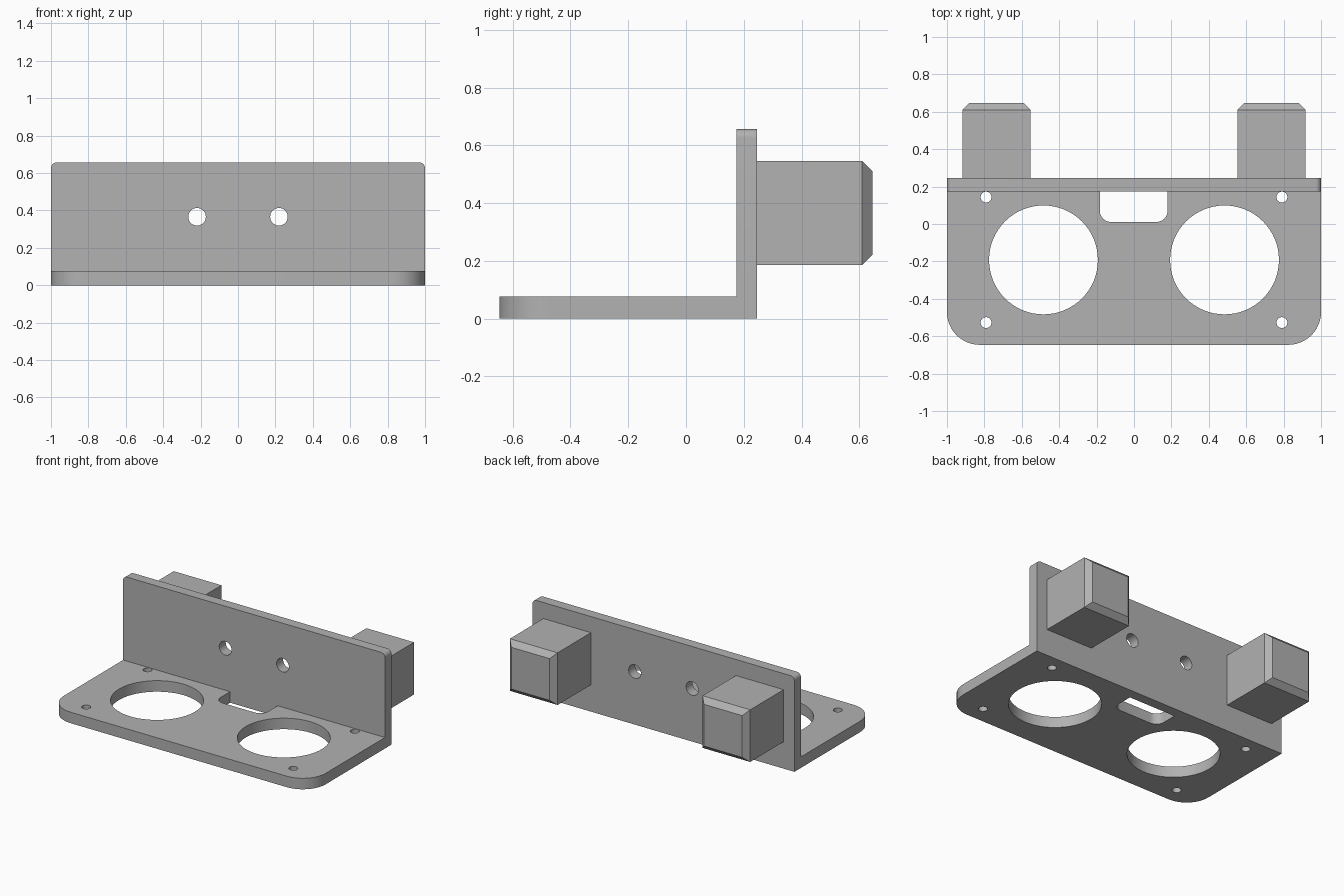
import bpy, bmesh, math
from mathutils import Matrix, Vector

if "Cube" in bpy.data.objects:
    bpy.data.objects.remove(bpy.data.objects["Cube"])

grey = bpy.data.materials.new("plain grey")
grey.use_nodes = True
colour = (0.445, 0.445, 0.445, 1)
grey.diffuse_color = colour
grey.node_tree.nodes["Principled BSDF"].inputs["Base Color"].default_value = colour

DEPTH = 0.646                 # half depth of the whole model
WALL_FRONT, WALL_BACK = 0.175, 0.246
BASE_TOP, WALL_TOP = 0.076, 0.656


def finish(name, bm):
    bmesh.ops.recalc_face_normals(bm, faces=bm.faces)
    mesh = bpy.data.meshes.new(name)
    bm.to_mesh(mesh)
    bm.free()
    mesh.materials.append(grey)
    obj = bpy.data.objects.new(name, mesh)
    bpy.context.collection.objects.link(obj)
    return obj


def box(low, high):
    bm = bmesh.new()
    low, high = Vector(low), Vector(high)
    size = Matrix.Diagonal((high - low).to_4d())
    size[3][3] = 1
    bmesh.ops.create_cube(bm, size=1, matrix=Matrix.Translation((low + high) / 2) @ size)
    return bm


def bevel(bm, rule, width, segments):
    edges = [e for e in bm.edges if rule(*(v.co for v in e.verts))]
    bmesh.ops.bevel(bm, geom=edges, offset=width, segments=segments,
                    profile=0.5, affect='EDGES')


def drill(name, centre, radius, sides, turn=0):
    bm = bmesh.new()
    bmesh.ops.create_cone(bm, cap_ends=True, segments=sides, radius1=radius,
                          radius2=radius, depth=0.3,
                          matrix=Matrix.Translation(centre) @ Matrix.Rotation(turn, 4, 'X'))
    return finish(name, bm)


# L-shaped bracket: side profile swept across the width
profile = [(-DEPTH, 0), (WALL_BACK, 0), (WALL_BACK, WALL_TOP),
           (WALL_FRONT, WALL_TOP), (WALL_FRONT, BASE_TOP), (-DEPTH, BASE_TOP)]
bm = bmesh.new()
face = bm.faces.new([bm.verts.new((-1, y, z)) for y, z in profile])
swept = bmesh.ops.extrude_face_region(bm, geom=[face])["geom"]
bmesh.ops.translate(bm, vec=(2, 0, 0),
                    verts=[g for g in swept if isinstance(g, bmesh.types.BMVert)])
if face.is_valid and len([f for f in bm.faces if len(f.verts) == 6]) < 2:
    bm.faces.new([v for v in face.verts])
# rounded front corners of the base and rounded top corners of the wall
bevel(bm, lambda a, b: max(a.y, b.y) < -0.6 and a.x == b.x, 0.175, 12)
bevel(bm, lambda a, b: min(a.z, b.z) > 0.6 and a.x == b.x, 0.03, 6)
bracket = finish("bracket", bm)

# cutters: large openings, screw holes, wall holes and cable slot
cutters = []
for side in (-1, 1):
    cutters.append(drill("large_opening", (side * 0.484, -0.192, 0.04), 0.291, 64))
    for y in (0.144, -0.527):
        cutters.append(drill("screw_hole", (side * 0.791, y, 0.04), 0.029, 24))
    cutters.append(drill("wall_hole", (side * 0.219, 0.21, 0.366), 0.047, 32, math.pi / 2))
slot = box((-0.183, 0.011, -0.1), (0.18, WALL_FRONT, 0.2))
bevel(slot, lambda a, b: max(a.y, b.y) < 0.1 and a.x == b.x, 0.06, 8)
cutters.append(finish("cable_slot", slot))

bpy.context.view_layer.objects.active = bracket
for cutter in cutters:
    cutter.hide_render = True
    mod = bracket.modifiers.new("cut", 'BOOLEAN')
    mod.operation, mod.solver, mod.object = 'DIFFERENCE', 'EXACT', cutter
    bpy.ops.object.modifier_apply(modifier=mod.name)
    bpy.data.objects.remove(cutter)

# square blocks behind the wall, chamfered around the back face
for name, side in (("right_block", -1), ("left_block", 1)):
    x = side * 0.7355
    bm = box((x - 0.182, WALL_BACK, 0.185), (x + 0.182, DEPTH, 0.545))
    bevel(bm, lambda a, b: min(a.y, b.y) > 0.6, 0.036, 1)
    finish(name, bm)

# smooth the curved walls, keep the edges sharp
bpy.ops.object.select_all(action='DESELECT')
bracket.select_set(True)
bpy.ops.object.shade_smooth_by_angle(angle=math.radians(30))
